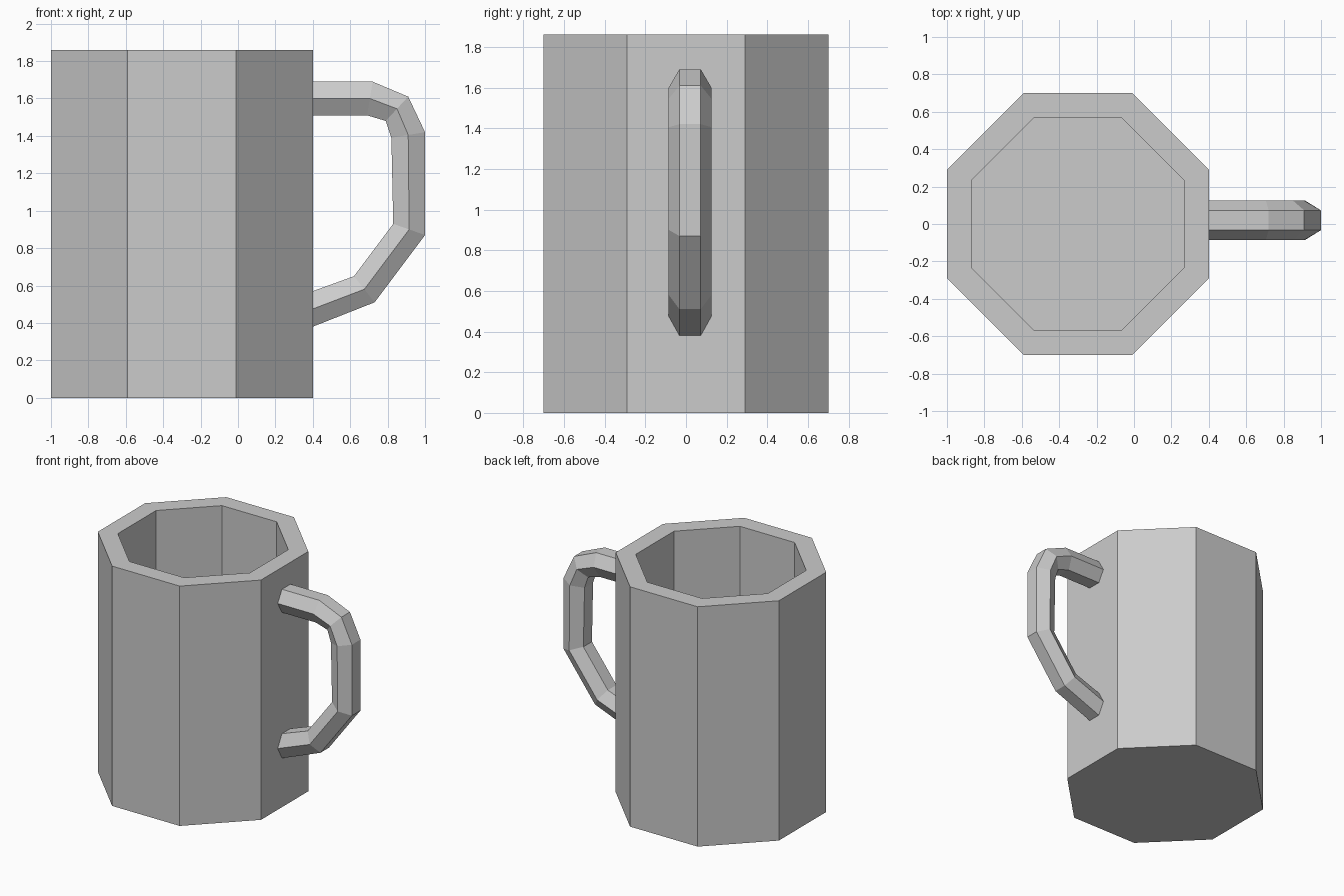
import bpy, bmesh
from math import sin, cos, pi
from mathutils import Vector

cube = bpy.data.objects.get("Cube")
if cube:
    bpy.data.objects.remove(cube)

grey = bpy.data.materials.new("light grey")
grey.use_nodes = True
colour = (0.6, 0.6, 0.6, 1)
grey.diffuse_color = colour
grey.node_tree.nodes["Principled BSDF"].inputs["Base Color"].default_value = colour


def loft(name, rings):
    """Skin a list of equal-sized rings and cap both ends."""
    bm = bmesh.new()
    rows = [[bm.verts.new(p) for p in ring] for ring in rings]
    n = len(rows[0])
    for a, b in zip(rows, rows[1:]):
        for i in range(n):
            j = (i + 1) % n
            bm.faces.new((a[i], a[j], b[j], b[i]))
    bm.faces.new(rows[0])
    bm.faces.new(rows[-1])
    bmesh.ops.recalc_face_normals(bm, faces=bm.faces)
    mesh = bpy.data.meshes.new(name)
    bm.to_mesh(mesh)
    bm.free()
    mesh.materials.append(grey)
    obj = bpy.data.objects.new(name, mesh)
    bpy.context.collection.objects.link(obj)
    return obj


# Octagonal body: outer wall, rim, inner wall and inner floor
def octagon(apothem, z):
    r = apothem / cos(pi / 8)
    angles = [(i + 0.5) * pi / 4 for i in range(8)]
    return [(-0.3 + r * cos(a), r * sin(a), z) for a in angles]


HEIGHT, OUTER, INNER, FLOOR = 1.86, 0.70, 0.567, 0.13
loft("mug_body", [octagon(OUTER, 0), octagon(OUTER, HEIGHT),
                  octagon(INNER, HEIGHT), octagon(INNER, FLOOR)])


# Handle: hexagonal section, mitred at each bend between outer and inner edges
def hexagon(outer, inner):
    o, i = (Vector((p[0], 0.02, p[1])) for p in (outer, inner))
    mid, half = (o + i) / 2, (o - i) / 2
    ring = []
    for k in range(6):
        a = k * pi / 3
        ring.append(mid + Vector((0, 0.105 * cos(a), 0)) + half * (sin(a) / sin(pi / 3)))
    return ring


bends = [((0.40, 1.69), (0.40, 1.51)),
         ((0.72, 1.69), (0.69, 1.51)),
         ((0.91, 1.61), (0.79, 1.48)),
         ((1.00, 1.42), (0.82, 1.39)),
         ((1.00, 0.87), (0.83, 0.93)),
         ((0.73, 0.51), (0.62, 0.65)),
         ((0.40, 0.38), (0.40, 0.57))]
loft("mug_handle", [hexagon(o, i) for o, i in bends])
